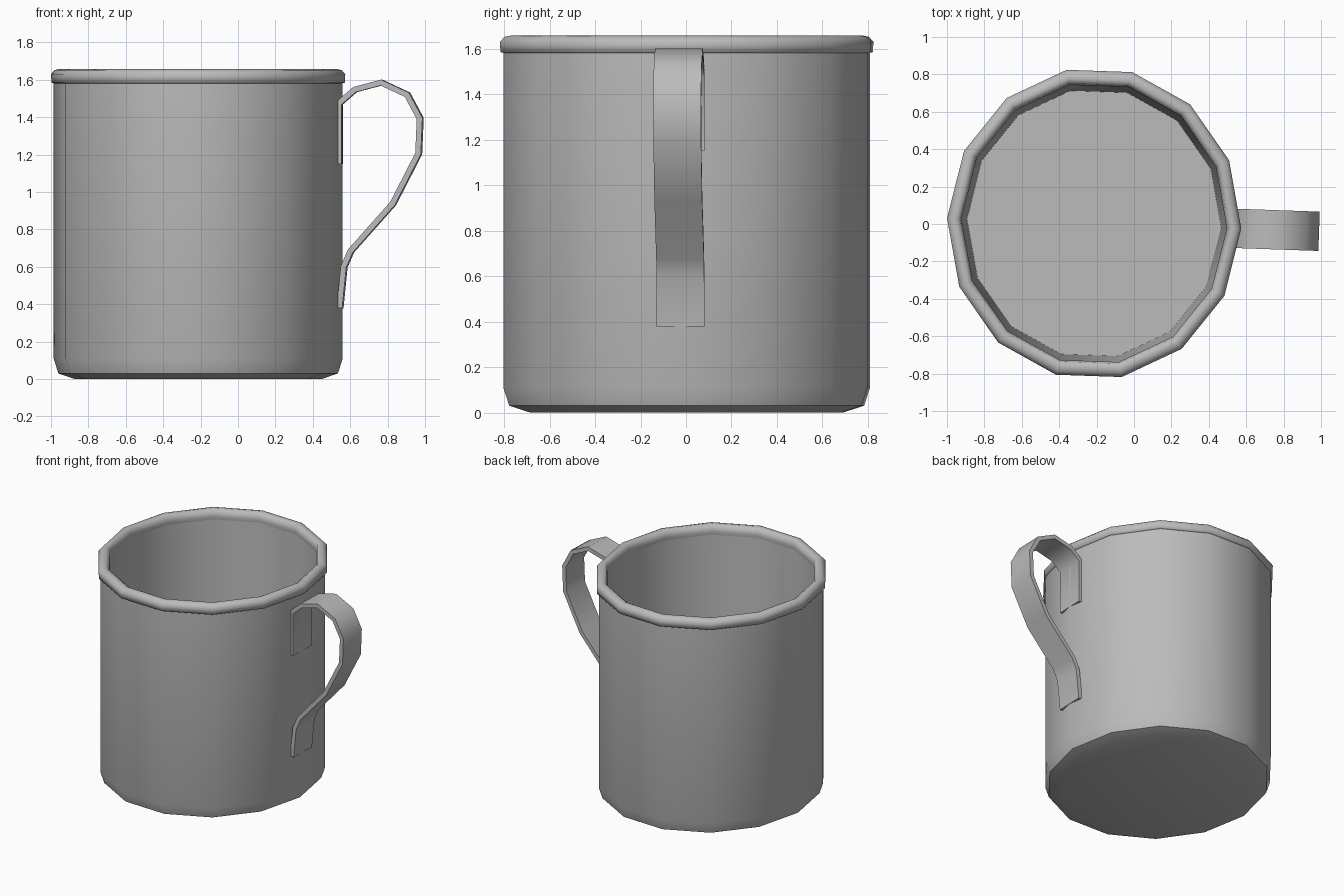
import bpy, bmesh, math
from mathutils import Vector

SIDES = 14
CENTRE = Vector((-0.213, 0.003, 0))
TURN = math.radians(-2)
STRETCH = 1.063

cube = bpy.data.objects.get("Cube")
if cube:
    bpy.data.objects.remove(cube, do_unlink=True)

metal = bpy.data.materials.new("grey metal")
metal.use_nodes = True
GREY = (0.5, 0.5, 0.5, 1)
metal.diffuse_color = GREY
metal.node_tree.nodes["Principled BSDF"].inputs["Base Color"].default_value = GREY


def finish(bm, name, angle):
    """Turn a bmesh into a placed, smooth shaded object."""
    mesh = bpy.data.meshes.new(name)
    bm.to_mesh(mesh)
    bm.free()
    mesh.materials.append(metal)
    obj = bpy.data.objects.new(name, mesh)
    bpy.context.collection.objects.link(obj)
    obj.location = CENTRE
    obj.rotation_euler.z = TURN
    bpy.ops.object.select_all(action="DESELECT")
    obj.select_set(True)
    bpy.context.view_layer.objects.active = obj
    bpy.ops.object.shade_smooth_by_angle(angle=math.radians(angle))
    return obj


def lathe(name, profile, closed, angle):
    """Sweep a (radius, height) profile round the slightly oval cup."""
    bm = bmesh.new()
    rings = []
    for r, z in profile:
        ring = []
        for i in range(SIDES):
            a = math.tau * i / SIDES
            ring.append(bm.verts.new((r * math.cos(a), r * STRETCH * math.sin(a), z)))
        rings.append(ring)
    pairs = list(zip(rings, rings[1:]))
    if closed:
        pairs.append((rings[-1], rings[0]))
    else:
        bm.faces.new(rings[0])
        bm.faces.new(rings[-1])
    for low, high in pairs:
        for i in range(SIDES):
            j = (i + 1) % SIDES
            bm.faces.new((low[i], low[j], high[j], high[i]))
    bmesh.ops.recalc_face_normals(bm, faces=bm.faces)
    return finish(bm, name, angle)


# Cup: underside, outer wall, then inner wall down to the floor
lathe("cup_body", [(0.66, 0), (0.748, 0.03), (0.773, 0.11), (0.773, 1.61),
                   (0.715, 1.61), (0.68, 0.06)], False, 40)

# Rolled rim
lathe("rim", [(0.768, 1.58), (0.785, 1.585), (0.787, 1.63), (0.768, 1.652),
              (0.74, 1.658), (0.718, 1.645), (0.71, 1.61), (0.715, 1.58)], True, 75)

# Handle: bent metal strip
path = [(0.543, 1.15), (0.543, 1.475), (0.627, 1.548), (0.768, 1.585),
        (0.907, 1.52), (0.975, 1.393), (0.967, 1.205), (0.83, 0.938),
        (0.605, 0.685), (0.568, 0.6), (0.546, 0.38)]
bm = bmesh.new()
rows = [[bm.verts.new((x - CENTRE.x, y, z)) for y in (-0.105, 0.105)] for x, z in path]
for a, b in zip(rows, rows[1:]):
    bm.faces.new((a[0], a[1], b[1], b[0]))
handle = finish(bm, "handle", 50)
strip = handle.modifiers.new("thickness", "SOLIDIFY")
strip.thickness = 0.03
strip.offset = 0
strip.use_even_offset = True
bpy.ops.object.modifier_apply(modifier=strip.name)
bpy.ops.object.shade_smooth_by_angle(angle=math.radians(50))
